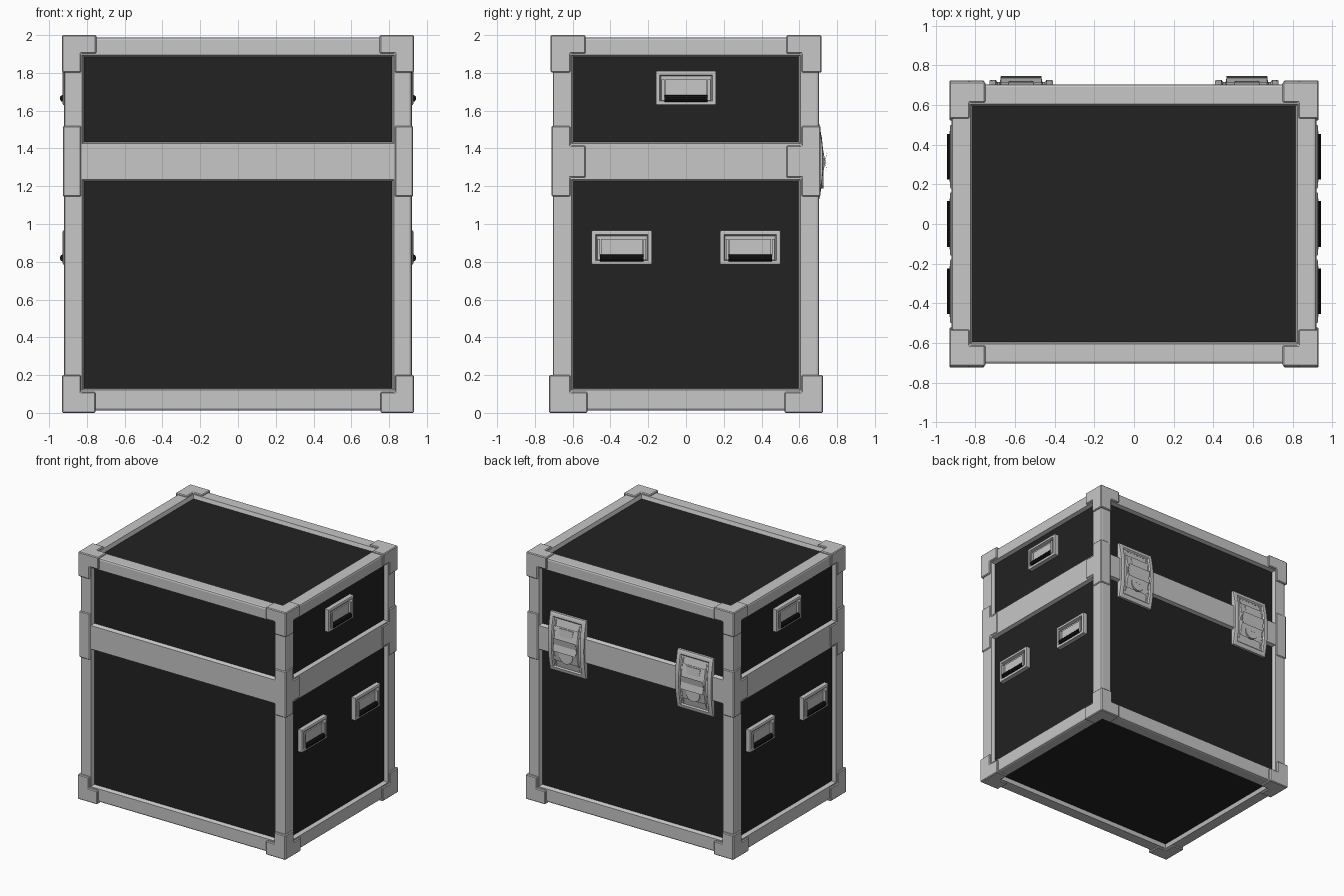
import bpy, bmesh, math
from mathutils import Matrix, Vector

if "Cube" in bpy.data.objects:
    bpy.data.objects.remove(bpy.data.objects["Cube"])


def mat(name, v):
    m = bpy.data.materials.new(name)
    m.diffuse_color = (v, v, v, 1)
    m.use_nodes = True
    m.node_tree.nodes["Principled BSDF"].inputs["Base Color"].default_value = m.diffuse_color
    return m


METAL = mat("light_grey_metal", 0.57)
PANEL = mat("black_panel", 0.016)
RUBBER = mat("dark_rubber", 0.007)


def finish(name, bm, mats, mirror=None, bevel=0):
    me = bpy.data.meshes.new(name)
    bmesh.ops.recalc_face_normals(bm, faces=bm.faces)
    bm.to_mesh(me)
    bm.free()
    ob = bpy.data.objects.new(name, me)
    bpy.context.collection.objects.link(ob)
    for m in mats:
        me.materials.append(m)
    if bevel:
        b = ob.modifiers.new("bevel", 'BEVEL')
        b.width, b.segments, b.limit_method = bevel, 1, 'ANGLE'
    if mirror:
        mm = ob.modifiers.new("mirror", 'MIRROR')
        mm.use_axis = mirror
        mm.use_clip = False
        mm.use_mirror_merge = False
    return ob


def box(bm, lo, hi):
    lo, hi = Vector(lo), Vector(hi)
    M = Matrix.Translation((lo + hi) / 2) @ Matrix.Diagonal((*(hi - lo), 1))
    verts = bmesh.ops.create_cube(bm, size=1, matrix=M)['verts']
    bm.normal_update()
    return list({f for v in verts for f in v.link_faces})


def facing(faces, d):
    return max(faces, key=lambda f: f.normal.dot(Vector(d)))


def angle_cap(name, lo, hi, arms):
    """Corner block with arms pulled out of chosen sides, mirrored to four edges."""
    bm = bmesh.new()
    faces = box(bm, lo, hi)
    picks = [(facing(faces, a), Vector(a)) for a in arms]
    for f, a in picks:
        r = bmesh.ops.extrude_discrete_faces(bm, faces=[f])
        bmesh.ops.translate(bm, verts=r['faces'][0].verts[:], vec=a)
    bmesh.ops.dissolve_limit(bm, angle_limit=0.01, verts=bm.verts, edges=bm.edges)
    finish(name, bm, [METAL], (True, True, False), 0.006)


# Case body: metal frame with recessed black windows on every side
bm = bmesh.new()
box(bm, (-0.92, -0.705, 0.012), (0.92, 0.705, 1.988))
bmesh.ops.bevel(bm, geom=bm.edges[:], offset=0.014, segments=2, profile=0.5, affect='EDGES')
cuts = [(0, s * 0.825) for s in (-1, 1)] + [(1, s * 0.605) for s in (-1, 1)]
cuts += [(2, z) for z in (0.12, 1.235, 1.425, 1.895)]
for ax, p in cuts:
    co, no = Vector(), Vector()
    co[ax], no[ax] = p, 1
    bmesh.ops.bisect_plane(bm, geom=bm.verts[:] + bm.edges[:] + bm.faces[:],
                           plane_co=co, plane_no=no)
bm.normal_update()
windows = []
for f in bm.faces:
    c, n = f.calc_center_median(), f.normal
    central = abs(c.x) < 0.01 or abs(c.y) < 0.01
    if abs(n.z) > 0.99:
        ok = abs(c.x) < 0.01 and abs(c.y) < 0.01
    else:
        ok = central and max(abs(n.x), abs(n.y)) > 0.99 and \
            (0.12 < c.z < 1.235 or 1.425 < c.z < 1.895)
    if ok:
        windows.append(f)
bmesh.ops.inset_individual(bm, faces=windows, thickness=0.014, depth=-0.03)
for f in windows:
    f.material_index = 1
finish("case_body", bm, [METAL, PANEL])

# Corner protectors, top and bottom, and the braces on the middle band
angle_cap("top_corner", (0.83, 0.612, 1.902), (0.932, 0.718, 2.0),
          [(-0.08, 0, 0), (0, -0.08, 0), (0, 0, -0.1)])
angle_cap("bottom_corner", (0.83, 0.612, 0.0), (0.932, 0.725, 0.11),
          [(-0.075, 0, 0), (0, -0.09, 0), (0, 0, 0.09)])
angle_cap("middle_brace", (0.83, 0.612, 1.245), (0.927, 0.712, 1.415),
          [(0, -0.08, 0), (0, 0, -0.1), (0, 0, 0.105)])


# Recessed handles on both sides
def handle(name, y, z):
    bm = bmesh.new()
    faces = box(bm, (0.88, y - 0.16, z - 0.09), (0.925, y + 0.16, z + 0.09))
    front = facing(faces, (1, 0, 0))
    bmesh.ops.inset_individual(bm, faces=[front], thickness=0.007, depth=0.003)
    bmesh.ops.inset_individual(bm, faces=[front], thickness=0.022, depth=0)
    bmesh.ops.inset_individual(bm, faces=[front], thickness=0.01, depth=-0.025)
    finish(name + "_dish", bm, [METAL], (True, False, False))
    # swinging flap with two arms
    bm = bmesh.new()
    box(bm, (0.9, y - 0.11, z - 0.055), (0.914, y + 0.11, z + 0.045))
    for s in (-1, 1):
        box(bm, (0.9, y + s * 0.122 - 0.007, z - 0.065), (0.93, y + s * 0.122 + 0.007, z + 0.045))
    finish(name + "_flap", bm, [METAL], (True, False, False))
    # black grip bar
    bm = bmesh.new()
    M = Matrix.Translation((0.925, y, z - 0.055)) @ Matrix.Rotation(math.pi / 2, 4, 'X')
    bmesh.ops.create_cone(bm, cap_ends=True, segments=10, radius1=0.019, radius2=0.019,
                          depth=0.23, matrix=M)
    finish(name + "_grip", bm, [RUBBER], (True, False, False))


handle("lid_handle", 0, 1.72)
handle("front_handle", -0.34, 0.875)
handle("rear_handle", 0.34, 0.875)

# Curved latch plates on the back
LX, LZ, W, H = 0.57, 1.33, 0.16, 0.235
bm = bmesh.new()
N = 10
prof = [(0.724 - 0.03 * t * t, LZ + H * t) for t in (-1 + 2 * i / N for i in range(N + 1))]
rows = [[bm.verts.new((LX + x, y, z)) for x in (W, -W)] for y, z in prof]
outer = [bm.faces.new((a[0], a[1], b[1], b[0])) for a, b in zip(rows, rows[1:])]
r = bmesh.ops.extrude_face_region(bm, geom=outer)
for v in [g for g in r['geom'] if isinstance(g, bmesh.types.BMVert)]:
    v.co.y = 0.67
bmesh.ops.recalc_face_normals(bm, faces=bm.faces)
# stepped rim and sunken centre
bm.normal_update()
outer = [f for f in bm.faces if f.normal.y > 0.9]
for t, d in ((0.012, 0.003), (0.02, 0), (0.008, -0.01), (0.012, 0), (0.006, 0.006)):
    bmesh.ops.inset_region(bm, faces=outer, thickness=t, depth=d, use_even_offset=True)
finish("latch_plate", bm, [METAL], (True, False, False))

# Latch turn lock: round base, tapered tongue and thumb tab
bm = bmesh.new()
M = Matrix.Translation((LX, 0.717, LZ - 0.08)) @ Matrix.Rotation(math.pi / 2, 4, 'X')
bmesh.ops.create_cone(bm, cap_ends=True, segments=16, radius1=0.062, radius2=0.062,
                      depth=0.02, matrix=M)
box(bm, (LX - 0.035, 0.7, LZ - 0.08), (LX + 0.035, 0.728, LZ + 0.05))
tongue = box(bm, (LX - 0.05, 0.7, LZ + 0.05), (LX + 0.05, 0.727, LZ + 0.13))
for v in facing(tongue, (0, 0, 1)).verts:
    v.co.x = LX + (v.co.x - LX) * 1.25
    v.co.y -= 0.008 if v.co.y > 0.71 else 0
box(bm, (LX - 0.014, 0.72, LZ - 0.03), (LX + 0.014, 0.734, LZ + 0.02))
finish("latch_lock", bm, [METAL], (True, False, False))
